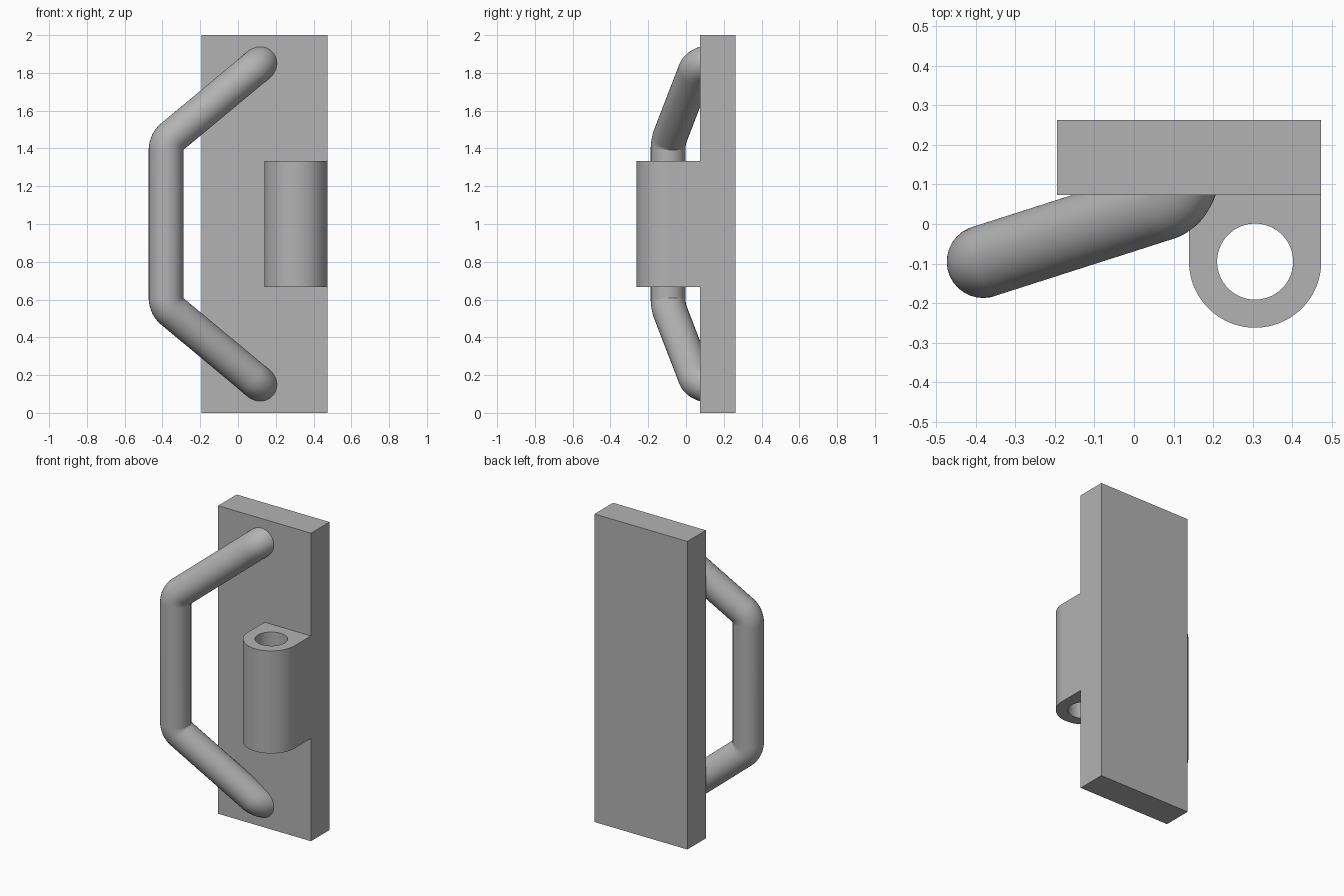
import bpy, bmesh
from math import sin, cos, pi, tan, radians
from mathutils import Vector, Quaternion

cube = bpy.data.objects.get("Cube")
if cube:
    bpy.data.objects.remove(cube, do_unlink=True)

# One plain grey for everything
grey = bpy.data.materials.new("plain grey")
grey.use_nodes = True
GREY = (0.45, 0.45, 0.45, 1)
grey.diffuse_color = GREY
grey.node_tree.nodes["Principled BSDF"].inputs["Base Color"].default_value = GREY

RIGHT, FRONT, BACK = 0.473, 0.073, 0.263   # plate right edge, front and back faces


def finish(obj, angle=30):
    """Give the object its material and smooth its round faces."""
    obj.data.materials.clear()
    obj.data.materials.append(grey)
    bpy.ops.object.select_all(action='DESELECT')
    obj.select_set(True)
    bpy.context.view_layer.objects.active = obj
    bpy.ops.object.shade_smooth_by_angle(angle=radians(angle))


def mesh_object(name, bm):
    bmesh.ops.recalc_face_normals(bm, faces=bm.faces)
    mesh = bpy.data.meshes.new(name)
    bm.to_mesh(mesh)
    bm.free()
    obj = bpy.data.objects.new(name, mesh)
    bpy.context.collection.objects.link(obj)
    finish(obj)


def rounded_path(corners, radius, steps=16):
    """Replace each inner corner of a polyline with a circular bend."""
    path = [corners[0]]
    for a, b, c in zip(corners, corners[1:], corners[2:]):
        d1, d2 = (b - a).normalized(), (c - b).normalized()
        turn = d1.angle(d2)
        axis = d1.cross(d2).normalized()
        start = b - d1 * radius * tan(turn / 2)
        centre = start + axis.cross(d1) * radius
        for i in range(steps + 1):
            path.append(centre + Quaternion(axis, turn * i / steps) @ (start - centre))
    path.append(corners[-1])
    return path


# Back plate
bm = bmesh.new()
bmesh.ops.create_cube(bm, size=1)
bmesh.ops.scale(bm, vec=(0.667, BACK - FRONT, 2), verts=bm.verts)
bmesh.ops.translate(bm, vec=(RIGHT - 0.667 / 2, (FRONT + BACK) / 2, 1), verts=bm.verts)
mesh_object("back_plate", bm)

# Hinge knuckle: round front, square back against the plate, bored through
R, BORE, N = 0.167, 0.096, 96
cx, cy = RIGHT - R, -0.095
bm = bmesh.new()
rings = []
for z in (0.667, 1.333):
    inner, outer = [], []
    for i in range(N):
        c, s = cos(2 * pi * i / N), sin(2 * pi * i / N)
        reach = R if s <= 0 else R / max(abs(c), abs(s))
        y = cy + reach * s
        if reach * s > R - 1e-5:
            y = FRONT
        inner.append(bm.verts.new((cx + BORE * c, cy + BORE * s, z)))
        outer.append(bm.verts.new((cx + reach * c, y, z)))
    rings += [inner, outer]
in_low, out_low, in_top, out_top = rings
for a, b in ((in_low, out_low), (out_low, out_top), (out_top, in_top), (in_top, in_low)):
    for i in range(N):
        j = (i + 1) % N
        bm.faces.new((a[i], a[j], b[j], b[i]))
mesh_object("hinge_knuckle", bm)

# Bent tube handle, mirrored about mid height
TUBE = 0.092
half = [Vector(p) for p in ((0.125, 0.2, 1.856), (0.125, 0.067, 1.856), (-0.381, -0.095, 1.435))]
corners = half + [Vector((p.x, p.y, 2 - p.z)) for p in reversed(half)]
path = rounded_path(corners, TUBE * 1.01)
curve = bpy.data.curves.new("handle", 'CURVE')
curve.dimensions = '3D'
curve.bevel_depth = TUBE
curve.bevel_resolution = 14
curve.use_fill_caps = True
spline = curve.splines.new('POLY')
spline.points.add(len(path) - 1)
for point, co in zip(spline.points, path):
    point.co = (*co, 1)
handle = bpy.data.objects.new("handle", curve)
bpy.context.collection.objects.link(handle)
bpy.ops.object.select_all(action='DESELECT')
handle.select_set(True)
bpy.context.view_layer.objects.active = handle
bpy.ops.object.convert(target='MESH')
finish(bpy.context.object, 40)
